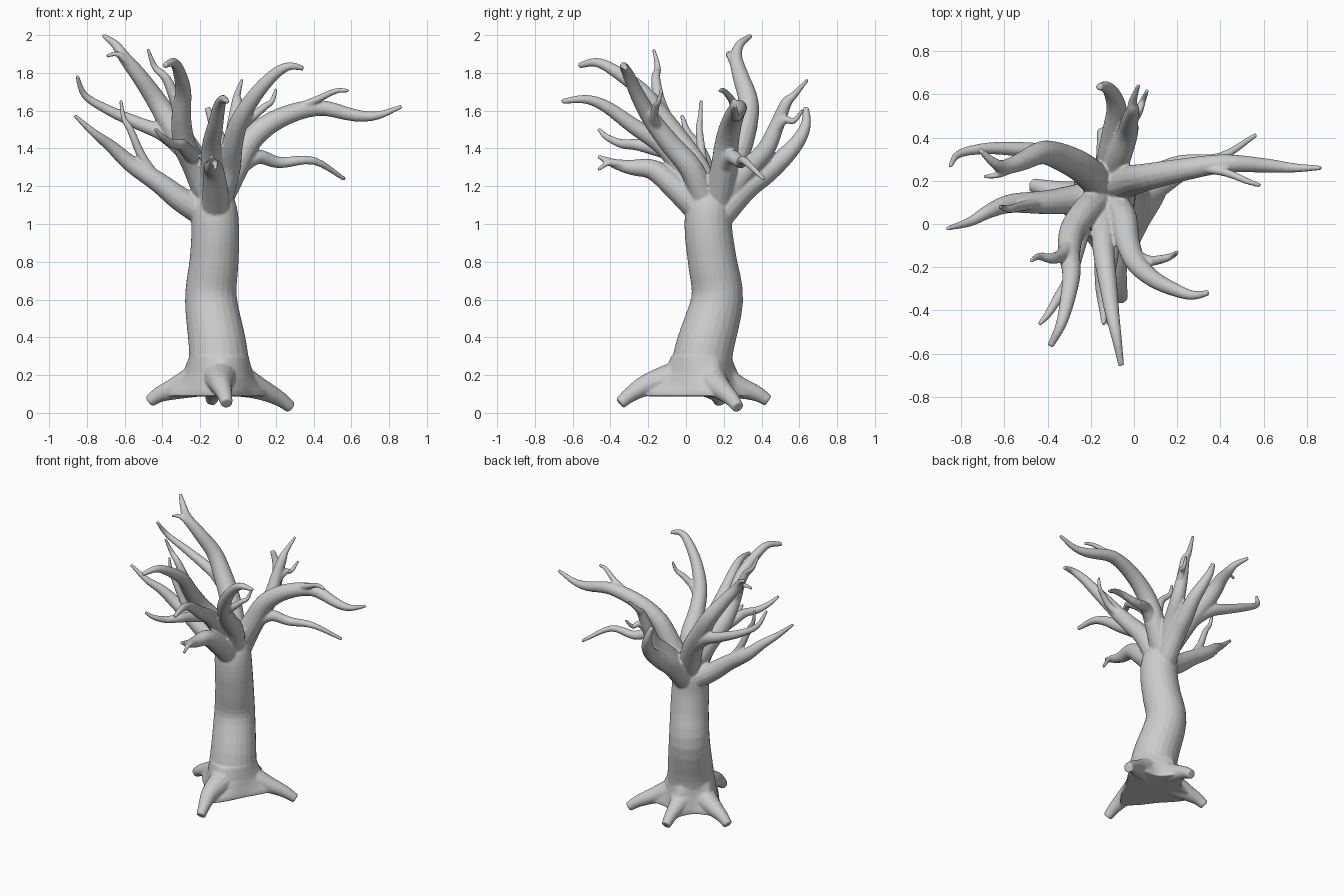
import bpy, bmesh, math
from mathutils import Vector

bm = bmesh.new()


def skin(rings):
    # join equal-length vertex rings and cap both ends
    n = len(rings[0])
    for a, b in zip(rings, rings[1:]):
        for k in range(n):
            j = (k + 1) % n
            bm.faces.new((a[k], a[j], b[j], b[k]))
    bm.faces.new(rings[0][::-1])
    bm.faces.new(rings[-1])


def spline(pts, n=4):
    # Catmull-Rom through 4D points (x, y, z, radius)
    p = [Vector(q) for q in pts]
    p = [p[0] * 2 - p[1]] + p + [p[-1] * 2 - p[-2]]
    out = []
    for i in range(1, len(p) - 2):
        a, b, c, d = p[i - 1:i + 3]
        for k in range(n):
            t = k / n
            out.append(0.5 * (2 * b + (c - a) * t + (2 * a - 5 * b + 4 * c - d) * t * t
                              + (3 * b - a - 3 * c + d) * t ** 3))
    return out + [p[-2]]


def tube(pts, sides=14):
    path = spline(pts)
    pos = [q.to_3d() for q in path]
    rings, u = [], Vector((1, 0.13, 0.07))
    for i, c in enumerate(pos):
        d = (pos[min(i + 1, len(pos) - 1)] - pos[max(i - 1, 0)]).normalized()
        u = (u - d * u.dot(d)).normalized()
        v = d.cross(u)
        r = max(path[i][3], 0.008)
        rings.append([bm.verts.new(c + r * (math.cos(a) * u + math.sin(a) * v))
                      for a in (2 * math.pi * k / sides for k in range(sides))])
    skin(rings)


def branch(r0, r1, *pts):
    # tapering limb, its tip lengthened a little to offset the softening
    n = len(pts) - 1
    end, before = Vector(pts[-1]), Vector(pts[-2])
    pts = pts[:-1] + (tuple(end + (end - before).normalized() * .007),)
    tube([(*p, r0 * .93 + (r1 - r0 * .93) * (i / n) ** 1.15) for i, p in enumerate(pts)])


# trunk
tube([(-.10, .07, .1, .165), (-.10, .075, .2, .163), (-.107, .10, .35, .154), (-.143, .165, .6, .138),
      (-.127, .14, .8, .13), (-.12, .12, .95, .127), (-.125, .12, 1.08, .12), (-.135, .14, 1.19, .085)], 24)

# four roots
core = Vector((-.1, .08, .215))
roots = [(Vector(t), Vector(m)) for t, m in (
    ((-.06, -.35, .05), (-.09, -.2, .15)), ((.28, .275, .03), (.11, .18, .13)),
    ((-.14, .435, .065), (-.12, .28, .135)), ((-.47, .18, .06), (-.33, .14, .13)))]
for t, m in roots:
    tube([(*core, .12), (*((core + m) / 2), .09), (*m, .06), (*(m.lerp(t, .6) + Vector((0, 0, .01))), .042),
          (*t, .032)])

# flared web between the roots, a four-pointed star fading into the trunk
angles = [math.atan2(t.y - core.y, t.x - core.x) for t, m in roots]


def star(theta, mid, reach):
    gaps = sorted(((a - theta) % (2 * math.pi)) for a in angles)
    ahead, behind = gaps[0], 2 * math.pi - gaps[-1]
    near = min(ahead, behind) / ((ahead + behind) / 2)
    return mid + (reach - mid) * (1 - near) ** 2


web = []
for z, mid, reach in ((.088, .19, .31), (.115, .187, .305), (.16, .176, .25), (.21, .166, .2), (.3, .155, .16)):
    web.append([bm.verts.new((core.x + star(a, mid, reach) * math.cos(a),
                              core.y + star(a, mid, reach) * math.sin(a), z))
                for a in (2 * math.pi * k / 48 for k in range(48))])
skin(web)

# right limb and its two offshoots
branch(.085, .011, (-.11, .17, 1.12), (-.02, .2, 1.29), (.07, .22, 1.45), (.22, .25, 1.56), (.42, .28, 1.615),
       (.62, .27, 1.575), (.74, .26, 1.575), (.86, .26, 1.62))
branch(.025, .01, (.28, .265, 1.6), (.42, .24, 1.66), (.52, .2, 1.705), (.58, .18, 1.705))
branch(.05, .011, (-.02, .19, 1.28), (.1, .24, 1.355), (.22, .29, 1.325), (.4, .31, 1.335), (.56, .41, 1.24))

# front right limb
branch(.075, .013, (-.1, .1, 1.12), (-.05, .03, 1.29), (-.03, -.08, 1.42), (.01, -.18, 1.55), (.09, -.255, 1.68),
       (.19, -.305, 1.79), (.27, -.33, 1.835), (.34, -.32, 1.825))
branch(.03, .009, (0, -.14, 1.5), (.07, -.17, 1.56), (.14, -.16, 1.62), (.18, -.145, 1.65), (.2, -.13, 1.71))

# front limbs, upper and lower
branch(.07, .014, (-.13, .08, 1.14), (-.14, -.03, 1.31), (-.14, -.13, 1.42), (-.12, -.28, 1.52), (-.1, -.42, 1.62),
       (-.08, -.53, 1.66), (-.06, -.65, 1.65))
branch(.085, .01, (-.12, .07, 1.08), (-.12, -.04, 1.18), (-.13, -.17, 1.285), (-.14, -.29, 1.3), (-.14, -.38, 1.32),
       (-.14, -.46, 1.355))
branch(.025, .009, (-.13, -.3, 1.3), (-.12, -.4, 1.325), (-.12, -.46, 1.29))

# front left limb and offshoots
branch(.08, .015, (-.15, .12, 1.13), (-.22, .06, 1.29), (-.285, -.03, 1.43), (-.3, -.13, 1.57), (-.29, -.23, 1.7),
       (-.31, -.36, 1.8), (-.34, -.47, 1.855), (-.385, -.56, 1.84))
branch(.045, .01, (-.24, -.02, 1.36), (-.28, -.17, 1.4), (-.3, -.26, 1.42), (-.35, -.34, 1.425), (-.4, -.42, 1.46),
       (-.435, -.46, 1.5))
branch(.04, .009, (-.29, -.08, 1.5), (-.33, -.14, 1.65), (-.38, -.16, 1.77), (-.44, -.15, 1.83), (-.475, -.17, 1.92))

# tall left limb and offshoots
branch(.085, .012, (-.14, .17, 1.14), (-.24, .26, 1.35), (-.35, .315, 1.52), (-.43, .33, 1.65), (-.52, .29, 1.78),
       (-.6, .265, 1.88), (-.65, .285, 1.95), (-.71, .34, 1.995))
branch(.025, .009, (-.53, .28, 1.78), (-.59, .245, 1.86), (-.64, .225, 1.9), (-.69, .22, 1.89))
branch(.06, .01, (-.17, .2, 1.22), (-.27, .28, 1.37), (-.39, .325, 1.475), (-.52, .345, 1.53), (-.68, .35, 1.6),
       (-.81, .325, 1.68), (-.85, .27, 1.78))

# low left limb and offshoot
branch(.078, .01, (-.19, .13, 1.06), (-.31, .11, 1.135), (-.42, .1, 1.22), (-.57, .095, 1.32), (-.67, .06, 1.41),
       (-.76, .01, 1.48), (-.86, -.02, 1.57))
branch(.03, .009, (-.43, .1, 1.24), (-.51, .085, 1.36), (-.57, .07, 1.5), (-.605, .075, 1.56), (-.62, .08, 1.65))

# back limbs and offshoot
branch(.08, .016, (-.12, .17, 1.03), (-.105, .31, 1.185), (-.09, .43, 1.275), (-.08, .53, 1.365), (-.1, .6, 1.45),
       (-.13, .635, 1.53), (-.16, .635, 1.61))
branch(.07, .009, (-.12, .18, 1.1), (-.07, .31, 1.27), (-.03, .42, 1.39), (-.02, .48, 1.52), (-.005, .53, 1.64),
       (-.005, .57, 1.68), (.02, .64, 1.76))
branch(.028, .009, (-.02, .46, 1.47), (.02, .52, 1.55), (.04, .57, 1.545), (.06, .615, 1.6))

# fuse everything into one smooth skin
bmesh.ops.recalc_face_normals(bm, faces=bm.faces)
me = bpy.data.meshes.new("bare_tree")
bm.to_mesh(me)
bm.free()
tree = bpy.data.objects.new("bare_tree", me)
bpy.context.collection.objects.link(tree)
fuse = tree.modifiers.new("fuse", 'REMESH')
fuse.mode, fuse.voxel_size = 'VOXEL', 0.007
soft = tree.modifiers.new("soften", 'SMOOTH')
soft.factor, soft.iterations = 0.5, 4
bpy.context.view_layer.objects.active = tree
tree.select_set(True)
bpy.ops.object.convert(target='MESH')
bpy.ops.object.shade_smooth()
